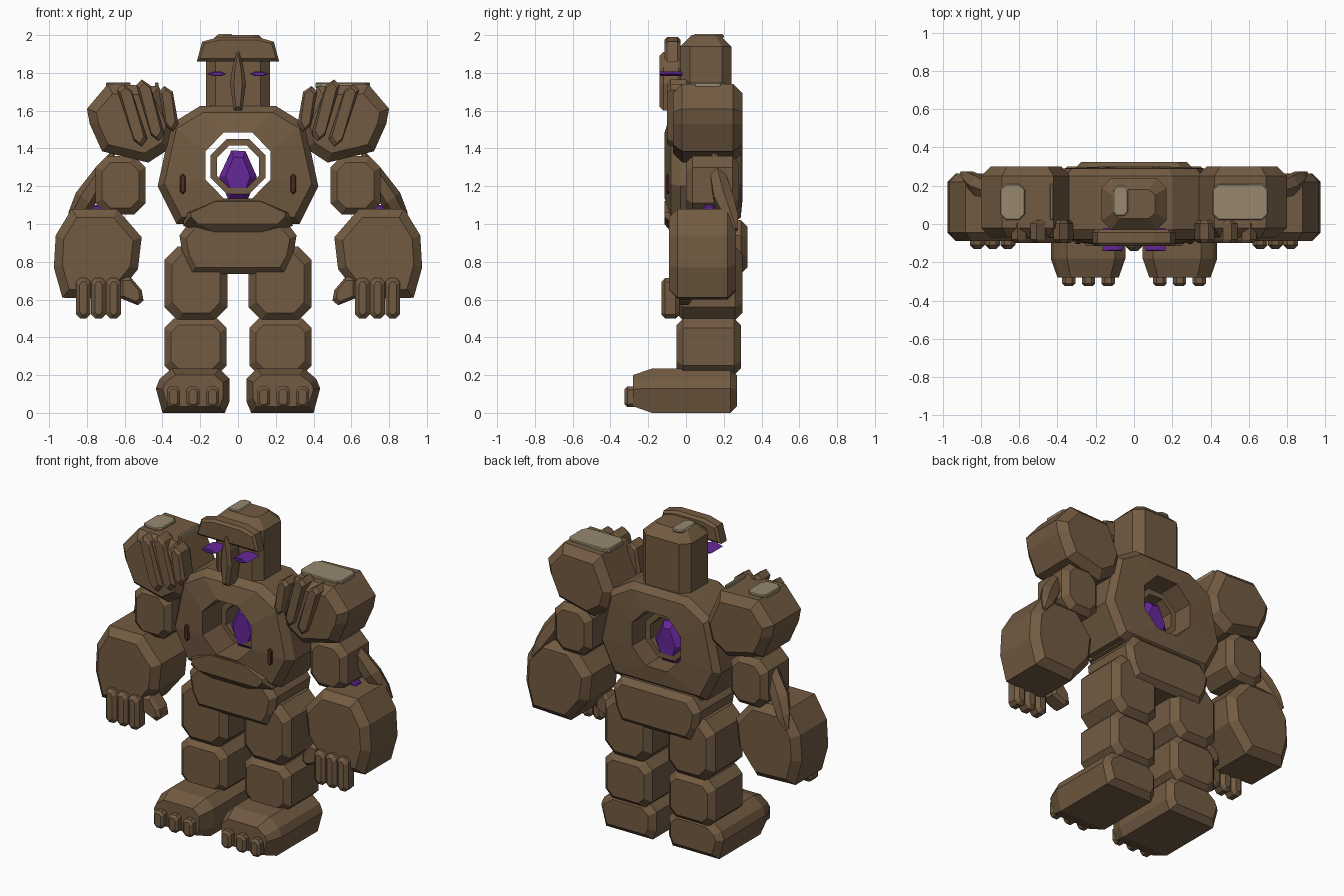
import bpy, bmesh
from mathutils import Vector


def material(name, rgb):
    m = bpy.data.materials.new(name)
    m.diffuse_color = (*rgb, 1)
    return m


STONE = material("stone", (0.17, 0.105, 0.055))
MOSS = material("pale_moss", (0.31, 0.25, 0.16))
CRYSTAL = material("crystal", (0.13, 0.02, 0.32))
RUST = material("rust", (0.09, 0.025, 0.015))


def loft(name, loops, mat, closed=False):
    """Skin equal-length loops; cap the ends, or join last to first."""
    bm = bmesh.new()
    rows = [[bm.verts.new(p) for p in lp] for lp in loops]
    n = len(rows[0])
    pairs = list(zip(rows, rows[1:])) + ([(rows[-1], rows[0])] if closed else [])
    for a, b in pairs:
        for i in range(n):
            j = (i + 1) % n
            bm.faces.new((a[i], a[j], b[j], b[i]))
    if not closed:
        bm.faces.new(rows[0])
        bm.faces.new(rows[-1])
    bmesh.ops.recalc_face_normals(bm, faces=bm.faces)
    me = bpy.data.meshes.new(name)
    bm.to_mesh(me)
    bm.free()
    me.materials.append(mat)
    ob = bpy.data.objects.new(name, me)
    bpy.context.collection.objects.link(ob)
    return ob


def inset(pts, c):
    """Shrink a convex outline by c on each side."""
    lo = [min(p[k] for p in pts) for k in (0, 1)]
    hi = [max(p[k] for p in pts) for k in (0, 1)]
    mid = [(l + h) / 2 for l, h in zip(lo, hi)]
    f = [1 - 2 * c / (h - l) for l, h in zip(lo, hi)]
    return [tuple(mid[k] + (p[k] - mid[k]) * f[k] for k in (0, 1)) for p in pts]


def block(name, pts, t0, t1, c, mat=STONE, axis="y", c0=None, s=1):
    """Chamfered prism of an outline (xz along y, or xy along z); s=-1 mirrors x."""
    d = c if c0 is None else c0
    steps = [(t0, c), (t0 + d, 0), (t1 - c, 0), (t1, c)]
    put = (lambda a, b, t: (s * a, t, b)) if axis == "y" else (lambda a, b, t: (s * a, b, t))
    return loft(name, [[put(*p, t) for p in inset(pts, k)] for t, k in steps], mat)


def octa(x0, x1, z0, z1, c):
    return [(x1 - c, z1), (x0 + c, z1), (x0, z1 - c), (x0, z0 + c),
            (x0 + c, z0), (x1 - c, z0), (x1, z0 + c), (x1, z1 - c)]


def sym(half):
    return half + [(-x, z) for x, z in reversed(half)]


# Torso: octagonal ring with a tunnel through the chest
body = sym([(0.2, 1.625), (0.355, 1.53), (0.425, 1.2), (0.325, 1.0)])
hole = sym([(0.075, 1.485), (0.172, 1.385), (0.172, 1.235), (0.075, 1.135)])
loft("torso", [[(x, y, z) for x, z in lp] for lp, y in (
    (hole, -0.113), (inset(body, 0.035), -0.08), (body, -0.03),
    (body, 0.25), (inset(body, 0.035), 0.29), (hole, 0.3))], STONE, True)

# Floating ring and crystal heart
outer, inner = octa(-0.145, 0.145, 1.16, 1.45, 0.085), octa(-0.112, 0.112, 1.19, 1.415, 0.066)
loft("heart_ring", [[(x, y, z) for x, z in lp] for lp, y in (
    (inner, 0.04), (outer, 0.04), (outer, 0.2), (inner, 0.2))], STONE, True)
block("heart_crystal", [(0.04, 1.385), (-0.035, 1.39), (-0.1, 1.25), (-0.05, 1.125),
                        (0.05, 1.125), (0.1, 1.25)], 0.04, 0.2, 0.035, CRYSTAL)

# Belly wedge and pelvis
loft("belly", [[(x, y, z) for x, z in sym(h)] for h, y in (
    ([(0.12, 1.12), (0.25, 1.06), (0.25, 1.04), (0.21, 1.0)], -0.115),
    ([(0.12, 1.13), (0.28, 1.06), (0.29, 0.99), (0.08, 0.935)], -0.06),
    ([(0.12, 1.13), (0.28, 1.06), (0.29, 0.99), (0.08, 0.935)], 0.25))], STONE)
block("pelvis", sym([(0.25, 1.02), (0.31, 0.94), (0.29, 0.82), (0.25, 0.735)]),
      -0.08, 0.325, 0.035)

# Head, brow, nose
block("head", octa(-0.17, 0.17, -0.03, 0.24, 0.05), 1.55, 2.0, 0.06, axis="z")
block("brow", sym([(0.1, 1.99), (0.19, 1.965), (0.218, 1.86)]), -0.115, -0.03, 0.015)
block("nose", sym([(0.006, 1.91), (0.03, 1.83), (0.042, 1.74), (0.022, 1.6)]),
      -0.14, -0.02, 0.02)
block("head_moss", octa(-0.11, -0.03, 0.04, 0.2, 0.02), 1.985, 2.005, 0.006, MOSS, "z")

for s, side in ((1, "right"), (-1, "left")):
    def part(name, pts, t0, t1, c, mat=STONE, axis="y", c0=None):
        return block(f"{side}_{name}", pts, t0, t1, c, mat, axis, c0, s)

    # Eye slit and chest rust mark
    part("eye", [(0.06, 1.795), (0.09, 1.807), (0.13, 1.807), (0.165, 1.795),
                 (0.13, 1.783), (0.09, 1.783)], -0.14, -0.02, 0.004, CRYSTAL)
    part("chest_mark", octa(0.278, 0.308, 1.16, 1.265, 0.012), -0.105, -0.05, 0.006, RUST)

    # Shoulder boulder with three slanted ridges
    part("shoulder", [(0.42, 1.73), (0.69, 1.74), (0.8, 1.61), (0.785, 1.53),
                      (0.72, 1.385), (0.475, 1.325), (0.36, 1.4), (0.33, 1.52)],
         -0.07, 0.3, 0.05)
    for i, (xt, zt, xb, zb) in enumerate(((0.39, 1.73, 0.345, 1.49),
                                          (0.51, 1.765, 0.42, 1.44),
                                          (0.61, 1.74, 0.51, 1.41))):
        part(f"shoulder_ridge_{i + 1}",
             [(xt + 0.03, zt - 0.03), (xt, zt), (xt - 0.045, zt - 0.03),
              (xb - 0.03, zb + 0.04), (xb, zb), (xb + 0.04, zb + 0.03)], -0.1, 0.02, 0.018)

    # Upper arm, forearm, fingers, thumb
    part("upper_arm", octa(0.49, 0.755, 1.05, 1.36, 0.06), 0.0, 0.28, 0.035)
    part("forearm", [(0.64, 1.08), (0.88, 1.08), (0.965, 0.94), (0.975, 0.77),
                     (0.93, 0.61), (0.66, 0.6), (0.53, 0.76), (0.51, 0.93)],
         -0.09, 0.265, 0.045)
    for i in range(3):
        x = 0.62 + i * 0.08
        part(f"finger_{i + 1}", octa(x, x + 0.078, 0.5, 0.715, 0.022), -0.13, -0.035, 0.02)
    part("thumb", [(0.57, 0.72), (0.63, 0.72), (0.63, 0.61), (0.53, 0.57),
                   (0.5, 0.595), (0.51, 0.65)], -0.085, 0.03, 0.02)

    # Elbow horn and its small crystal
    horn = []
    for x, y, z, r in ((0.66, 0.15, 1.38, 0.012), (0.72, 0.165, 1.27, 0.045),
                       (0.81, 0.2, 1.13, 0.06), (0.86, 0.235, 1.04, 0.045),
                       (0.9, 0.265, 0.97, 0.012)):
        u, v = Vector((0.8, 0, 0.6)), Vector((0, 1, 0))
        horn.append([Vector((x, y, z)) + r * (a * u + b * v) for a, b in
                     ((1, 0), (0.5, 0.87), (-0.5, 0.87), (-1, 0), (-0.5, -0.87), (0.5, -0.87))])
    for lp in horn:
        for p in lp:
            p.x *= s
    loft(f"{side}_elbow_horn", horn, STONE)
    part("elbow_crystal", octa(0.71, 0.77, 1.06, 1.1, 0.01), 0.09, 0.15, 0.008, CRYSTAL)

    # Leg blocks
    part("thigh", octa(0.055, 0.39, 0.49, 0.88, 0.07), -0.055, 0.3, 0.04)
    part("shin", octa(0.06, 0.39, 0.2, 0.5, 0.05), -0.05, 0.29, 0.035)

    # Foot: low block tapering to the front, with three toes
    sole = [(0.1, 0.235), (0.35, 0.235), (0.415, 0.18), (0.435, 0.13),
            (0.4, 0.0), (0.07, 0.0), (0.045, 0.06), (0.045, 0.18)]
    part("foot", sole, -0.28, 0.27, 0.035, c0=0.1)
    for i in range(3):
        x = 0.1 + i * 0.103
        part(f"toe_{i + 1}", octa(x, x + 0.07, 0.03, 0.14, 0.018), -0.325, -0.24, 0.014)

# Shoulder moss patches, uneven from side to side
for name, x0, x1 in (("right_moss", 0.41, 0.7), ("left_moss", -0.7, -0.57),
                     ("left_moss_strip", -0.44, -0.42)):
    block(name, octa(x0, x1, 0.02, 0.21, min(0.03, (x1 - x0) / 3)), 1.72, 1.75, 0.005, MOSS, "z")
